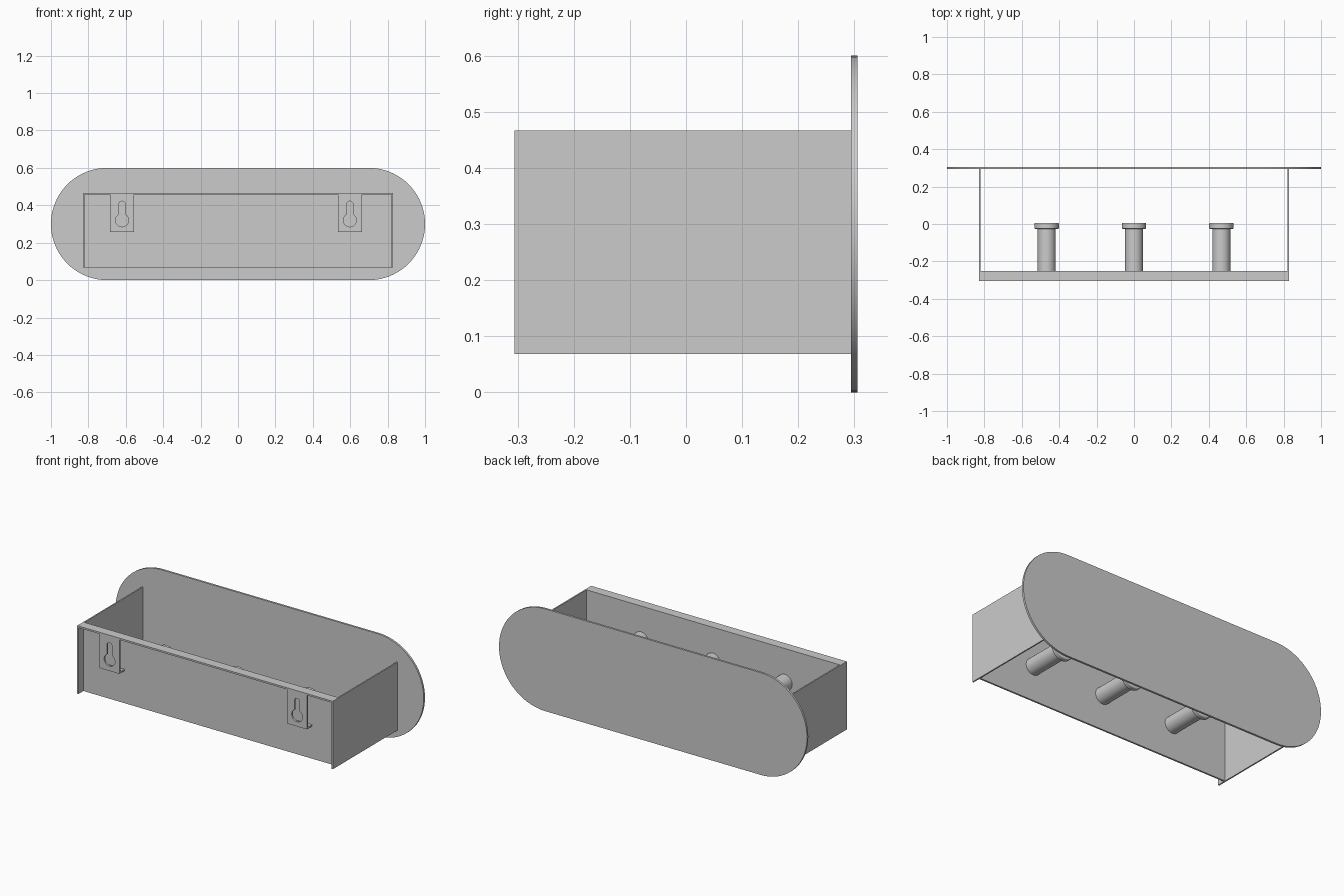
import bpy
import bmesh
import math

if "Cube" in bpy.data.objects:
    bpy.data.objects.remove(bpy.data.objects["Cube"])


def box(name, x, y, z):
    """Axis-aligned box from (min, max) ranges."""
    bm = bmesh.new()
    bmesh.ops.create_cube(bm, size=1)
    for v in bm.verts:
        v.co = [r[0] if c < 0 else r[1] for c, r in zip(v.co, (x, y, z))]
    mesh = bpy.data.meshes.new(name)
    bm.to_mesh(mesh)
    bm.free()
    ob = bpy.data.objects.new(name, mesh)
    bpy.context.collection.objects.link(ob)
    return ob


def arc(cx, cz, r, a0, a1, n):
    return [(cx + r * math.cos(math.radians(a0 + (a1 - a0) * i / n)),
             cz + r * math.sin(math.radians(a0 + (a1 - a0) * i / n))) for i in range(n + 1)]


def sheet(name, outlines, y, thickness):
    """Upright sheet cut from closed outlines in x/z; inner outlines become holes."""
    cu = bpy.data.curves.new(name, 'CURVE')
    cu.dimensions = '2D'
    cu.fill_mode = 'BOTH'
    cu.extrude = thickness / 2
    for pts in outlines:
        sp = cu.splines.new('POLY')
        sp.points.add(len(pts) - 1)
        for p, (px, pz) in zip(sp.points, pts):
            p.co = (px, pz, 0, 1)
        sp.use_cyclic_u = True
    ob = bpy.data.objects.new(name, cu)
    bpy.context.collection.objects.link(ob)
    ob.location.y = y
    ob.rotation_euler.x = math.pi / 2
    bpy.ops.object.select_all(action='DESELECT')
    bpy.context.view_layer.objects.active = ob
    ob.select_set(True)
    bpy.ops.object.convert(target='MESH')
    ob = bpy.context.object
    ob.name = name
    bpy.ops.object.shade_smooth_by_angle(angle=math.radians(30))


def rod(name, x, z, r, y0, y1, bevel=0):
    """Cylinder running along y."""
    bpy.ops.mesh.primitive_cylinder_add(vertices=48, radius=r, depth=y1 - y0,
                                        location=(x, (y0 + y1) / 2, z),
                                        rotation=(math.pi / 2, 0, 0))
    ob = bpy.context.object
    ob.name = name
    bpy.ops.object.shade_smooth_by_angle(angle=math.radians(30))
    if bevel:
        mod = ob.modifiers.new("edge", 'BEVEL')
        mod.width = bevel
        mod.segments = 3


FRONT, PANEL = -0.306, -0.25
LOW, TOP, T = 0.068, 0.467, 0.01

# Rounded oval face plate
sheet("oval_plate", [arc(0.7, 0.3, 0.3, -90, 90, 40) + arc(-0.7, 0.3, 0.3, 90, 270, 40)],
      0.3, 0.012)

# Side walls, mounting panel and its folded top flange
for side, s in (("left", -1), ("right", 1)):
    box(side + "_wall", sorted((s * 0.83, s * 0.822)), (FRONT, 0.294), (LOW, TOP))
box("mounting_panel", (-0.822, 0.822), (PANEL - T, PANEL), (LOW, TOP - T))
box("top_flange", (-0.822, 0.822), (FRONT, PANEL), (TOP - T, TOP))

# Keyhole hanging tabs with a lip folded back to the panel
for side, cx in (("left", -0.62), ("right", 0.598)):
    w, z0, z1 = 0.064, 0.257, TOP - T
    a = math.degrees(math.acos(0.017 / 0.035))
    keyhole = arc(cx, 0.32, 0.035, 180 - a, 360 + a, 32) + arc(cx, 0.405, 0.017, 0, 180, 16)
    sheet(side + "_hanging_tab",
          [[(cx - w, z0), (cx + w, z0), (cx + w, z1), (cx - w, z1)], keyhole],
          FRONT + T / 2, T)
    box(side + "_tab_lip", (cx - w, cx + w), (FRONT + T, PANEL - T), (z0, z0 + T))

# Pegs with wider heads
for i, x in enumerate((-0.467, 0, 0.467), 1):
    rod(f"peg_{i}_shank", x, 0.2675, 0.048, PANEL, -0.024)
    rod(f"peg_{i}_head", x, 0.2675, 0.065, -0.026, 0.006, 0.005)
